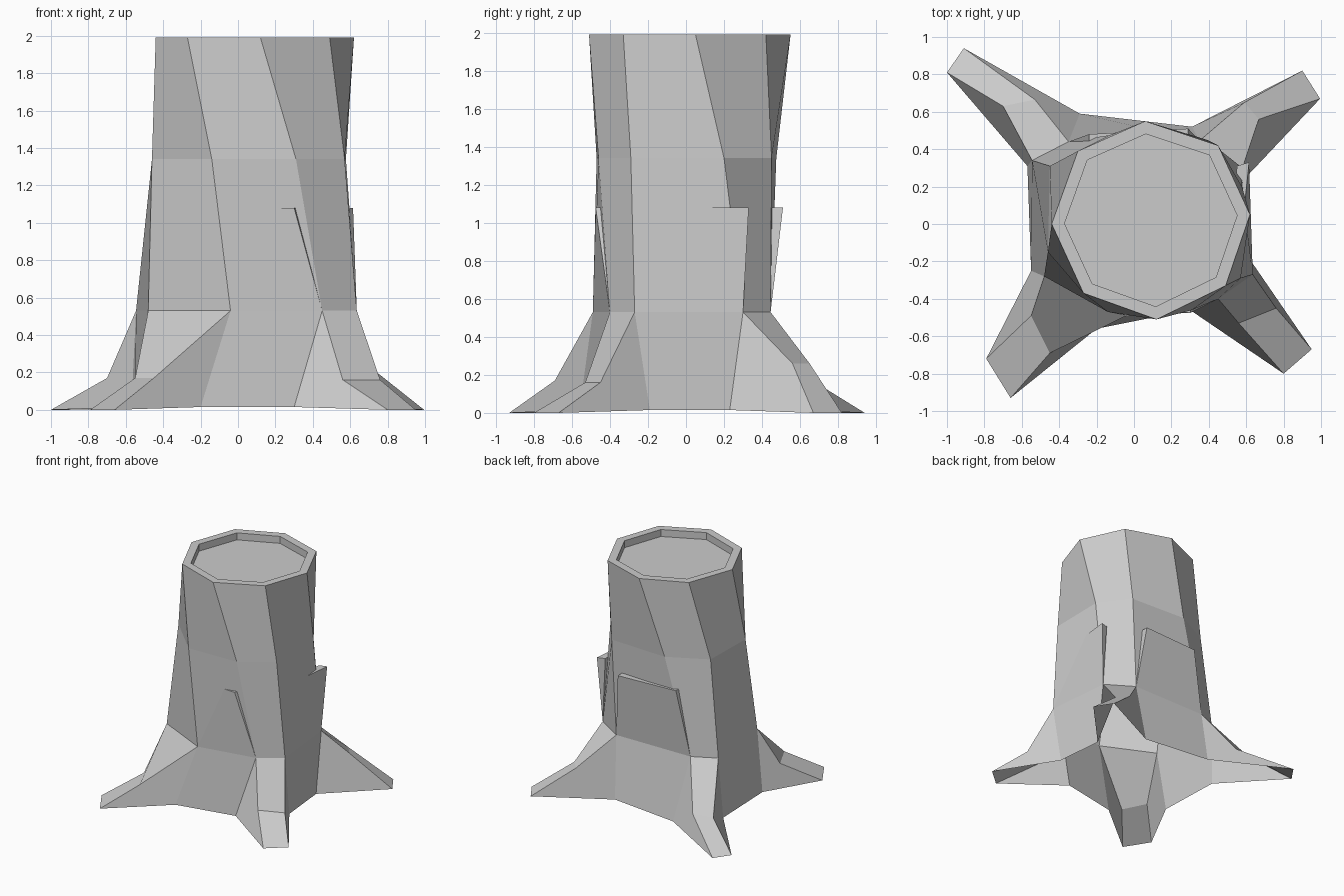
import bpy, bmesh
from mathutils import Vector

if "Cube" in bpy.data.objects:
    bpy.data.objects.remove(bpy.data.objects["Cube"])


def finish(bm, name):
    bmesh.ops.recalc_face_normals(bm, faces=bm.faces)
    me = bpy.data.meshes.new(name)
    bm.to_mesh(me)
    bm.free()
    ob = bpy.data.objects.new(name, me)
    bpy.context.collection.objects.link(ob)
    return ob


def ring(bm, pts, z):
    return [bm.verts.new((x, y, z)) for x, y in pts]


def bridge(bm, a, b):
    n = len(a)
    for i in range(n):
        j = (i + 1) % n
        bm.faces.new((a[i], a[j], b[j], b[i]))


# Twisting octagonal trunk sections, counter-clockwise from front right
TOP = [(.12, -.51), (.49, -.33), (.62, .05), (.45, .42),
       (.06, .55), (-.30, .39), (-.44, 0), (-.27, -.37)]
MID = [(.31, -.46), (.57, -.29), (.577, .20), (.39, .45),
       (-.13, .475), (-.45, .31), (-.46, -.15), (-.14, -.47)]
LOW = [(.45, -.40), (.635, -.27), (.58, .30), (.35, .445),
       (-.35, .44), (-.545, .34), (-.48, -.28), (-.04, -.49)]

# Roots: base point, two knee points, two tip points, base point, knee height
ROOTS = [
    ((.30, -.46), (.56, -.53), (.76, -.45), (.80, -.80), (.95, -.67), (.62, -.19), .16),
    ((.58, .23), (.667, .56), (.59, .65), (.995, .67), (.90, .82), (.31, .52), .26),
    ((-.29, .59), (-.53, .665), (-.70, .63), (-.91, .94), (-1.0, .81), (-.57, .31), .17),
    ((-.55, -.25), (-.55, -.49), (-.45, -.69), (-.79, -.72), (-.66, -.93), (-.20, -.56), .17),
]

bm = bmesh.new()
# Trunk wall
low, mid, top = ring(bm, LOW, .53), ring(bm, MID, 1.34), ring(bm, TOP, 1.99)
bridge(bm, low, mid)
bridge(bm, mid, top)

# Rim and sunken cut face
inner = [(.09 + (x - .09) * .87, .02 + (y - .02) * .87) for x, y in TOP]
rim, floor = ring(bm, inner, 1.99), ring(bm, inner, 1.93)
bridge(bm, top, rim)
bridge(bm, rim, floor)
bm.faces.new(floor)

# Roots with an open underside
bases = []
for i, (p, k0, k1, t0, t1, q, kz) in enumerate(ROOTS):
    a, b = low[2 * i], low[2 * i + 1]
    p, q = ring(bm, (p, q), .015)
    k0, k1 = ring(bm, (k0, k1), kz)
    t0, t1 = ring(bm, (t0, t1), 0)
    for f in ((a, b, k1, k0), (k0, k1, t1, t0), (p, a, k0, t0), (b, q, t1, k1)):
        bm.faces.new(f)
    bases.append((p, a, b, q))

# Flared trunk foot between the roots
for i in range(4):
    _, _, b, q = bases[i]
    p, a, _, _ = bases[(i + 1) % 4]
    bm.faces.new((b, a, p, q))
finish(bm, "stump")


# Loose bark flaps: bottom edge on the trunk, outer edge peeled away at the top
def bark(name, i, outer, back):
    bm = bmesh.new()
    b0, b1 = ring(bm, (LOW[i], LOW[(i + 1) % 8]), .53)
    o0, o1 = ring(bm, outer, 1.08)
    h0, h1 = ring(bm, back, 1.08)
    for f in ((b0, b1, o1, o0), (o0, o1, h1, h0), (b0, o0, h0),
              (b1, h1, o1), (b1, b0, h0, h1)):
        bm.faces.new(f)
    finish(bm, name)


bark("bark_back", 3, ((.29, .51), (-.24, .48)), ((.29, .44), (-.24, .43)))
bark("bark_right", 1, ((.565, -.15), (.615, .33)), ((.53, -.15), (.55, .31)))
bark("bark_front", 7, ((-.08, -.455), (.30, -.475)), ((-.08, -.43), (.31, -.43)))
